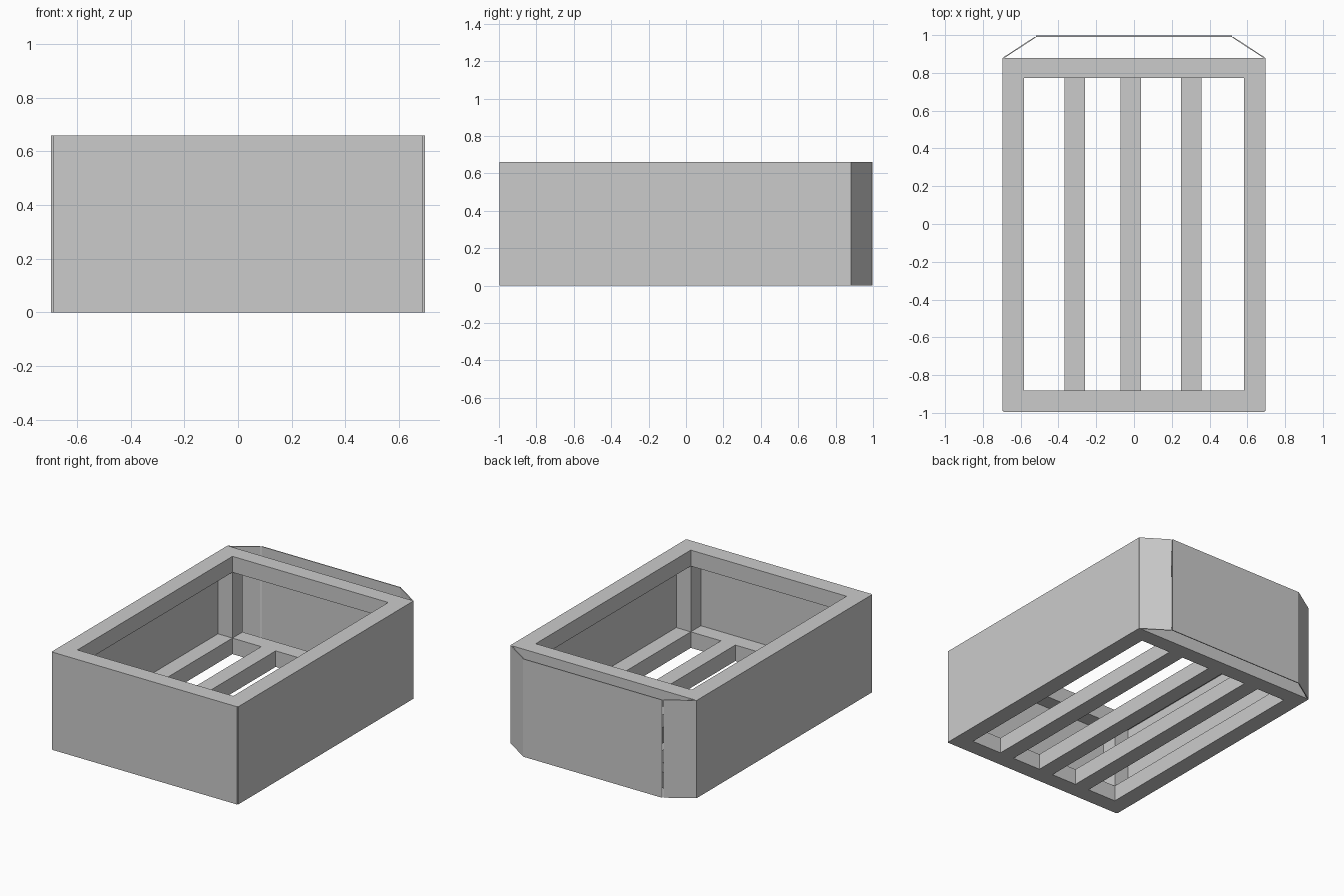
import bpy
import math

cube = bpy.data.objects.get("Cube")
if cube:
    bpy.data.objects.remove(cube, do_unlink=True)

grey = bpy.data.materials.new("plain_grey")
grey.use_nodes = True
colour = (0.6, 0.6, 0.6, 1)
grey.diffuse_color = colour
grey.node_tree.nodes["Principled BSDF"].inputs["Base Color"].default_value = colour

H = 0.66                   # full height
W = 0.69                   # half width of the frame
FRONT, BACK = -0.99, 0.88  # frame ends
BAR = 0.108                # square bar section
SKIN = 0.006               # panel thickness


def box(name, low, high):
    """Axis-aligned box between two corners."""
    bpy.ops.mesh.primitive_cube_add(
        size=1, location=[(a + b) / 2 for a, b in zip(low, high)])
    ob = bpy.context.object
    ob.name = name
    ob.scale = [b - a for a, b in zip(low, high)]
    bpy.ops.object.transform_apply(location=False, rotation=False, scale=True)
    ob.data.materials.append(grey)
    return ob


def panel(name, start, end):
    """Thin upright panel between two plan points."""
    dx, dy = end[0] - start[0], end[1] - start[1]
    length = math.hypot(dx, dy)
    ob = box(name, (-length / 2, -SKIN / 2, 0), (length / 2, SKIN / 2, H))
    ob.location = ((start[0] + end[0]) / 2, (start[1] + end[1]) / 2, H / 2)
    ob.rotation_euler.z = math.atan2(dy, dx)


# Upper and lower rectangular frames
for level, z in (("lower", 0), ("upper", H - BAR)):
    box(level + "_front_rail", (-W, FRONT, z), (W, FRONT + BAR, z + BAR))
    box(level + "_back_rail", (-W, BACK - BAR, z), (W, BACK, z + BAR))
    for side, x in (("right", -W), ("left", W - BAR)):
        box(f"{level}_{side}_rail", (x, FRONT + BAR, z), (x + BAR, BACK - BAR, z + BAR))

# Corner posts
for side, x in (("right", -W), ("left", W - BAR)):
    for end, y in (("front", FRONT), ("back", BACK - BAR)):
        box(f"{end}_{side}_post", (x, y, BAR), (x + BAR, y + BAR, H - BAR))

# Floor slats
for name, x in (("right", -0.313), ("middle", -0.017), ("left", 0.303)):
    box(name + "_floor_slat", (x - BAR / 2, FRONT + BAR, 0),
        (x + BAR / 2, BACK - BAR, BAR))

# Outer cladding, with a faceted bay at the back
panel("front_panel", (-W, FRONT - SKIN / 2), (W, FRONT - SKIN / 2))
panel("back_panel", (-0.52, 0.994), (0.52, 0.994))
for side, s in (("right", -1), ("left", 1)):
    panel(side + "_side_panel", (s * (W + SKIN / 2), FRONT), (s * (W + SKIN / 2), BACK))
    panel(side + "_angled_panel", (s * W, BACK), (s * 0.523, 0.989))
